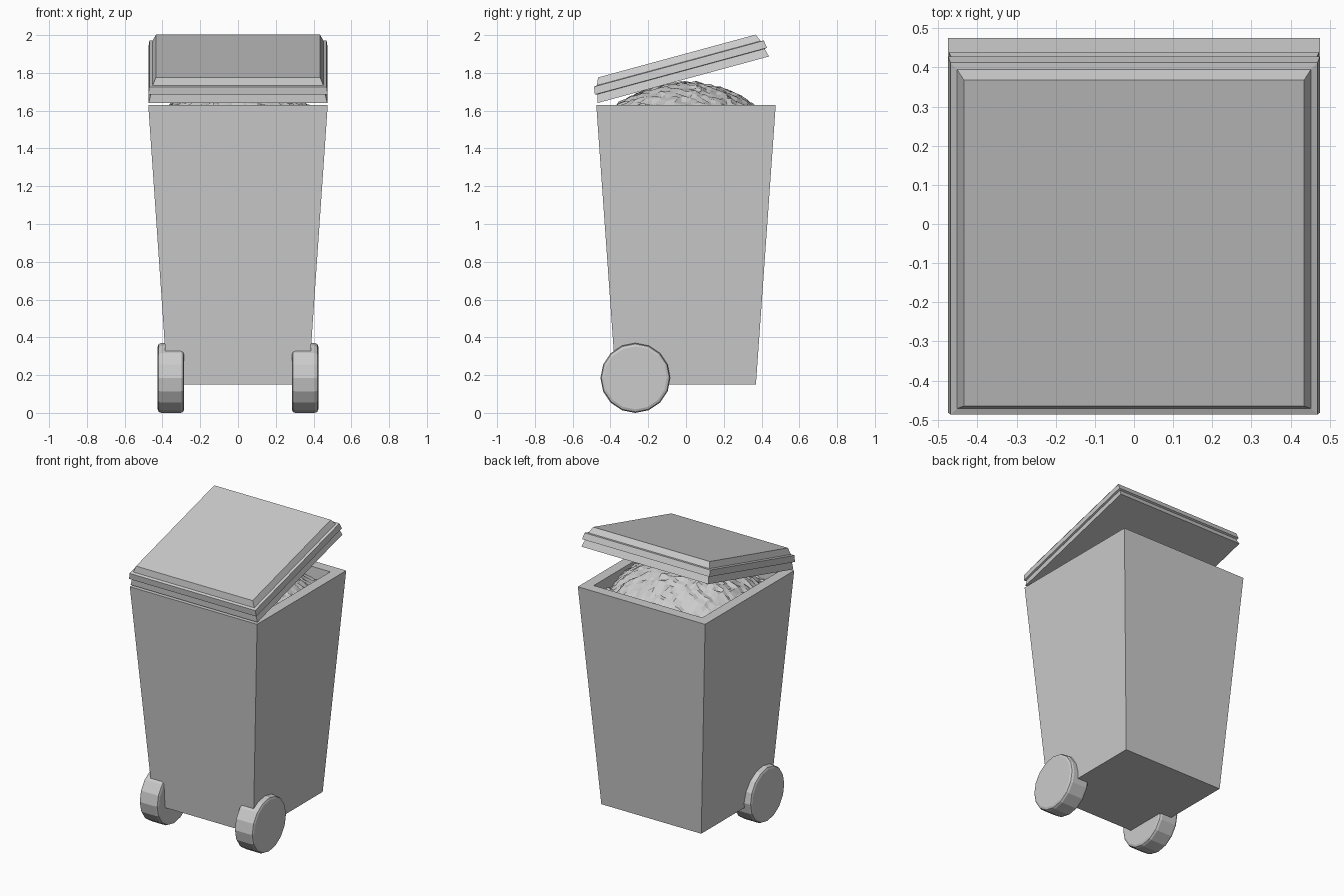
import bpy, bmesh, math, random
from mathutils import Matrix

if "Cube" in bpy.data.objects:
    bpy.data.objects.remove(bpy.data.objects["Cube"])

random.seed(4)


def finish(name, bm):
    bmesh.ops.recalc_face_normals(bm, faces=bm.faces)
    mesh = bpy.data.meshes.new(name)
    bm.to_mesh(mesh)
    bm.free()
    obj = bpy.data.objects.new(name, mesh)
    bpy.context.collection.objects.link(obj)
    return obj


def loft(name, rings):
    """Stack rectangles (half_x, half_y, z) into a closed solid."""
    bm = bmesh.new()
    loops = [[bm.verts.new((sx * hx, sy * hy, z))
              for sx, sy in ((-1, -1), (1, -1), (1, 1), (-1, 1))]
             for hx, hy, z in rings]
    for a, b in zip(loops, loops[1:]):
        for i in range(4):
            j = (i + 1) % 4
            bm.faces.new((a[i], a[j], b[j], b[i]))
    bm.faces.new(loops[0])
    bm.faces.new(loops[-1])
    return finish(name, bm)


# Tapered bin body with open top and inner walls
loft("bin_body", [(0.373, 0.37, 0.15), (0.475, 0.475, 1.63),
                  (0.405, 0.405, 1.63), (0.31, 0.31, 0.21)])

# Stepped lid, tilted open about its front edge
HALF_X, HALF_Y, TILT = 0.475, 0.472, math.radians(15.2)
steps = [(0.002, 0.0), (0.013, 0.045), (0.0, 0.047), (0.006, 0.088),
         (0.023, 0.091), (0.04, 0.13)]
lid = loft("lid", [(HALF_X - i, HALF_Y - i, z) for i, z in steps])
lid.data.transform(Matrix.Translation((0, -0.47, 1.64))
                   @ Matrix.Rotation(TILT, 4, 'X')
                   @ Matrix.Translation((0, HALF_Y, 0)))

# Crumpled rubbish heap filling the top
bm = bmesh.new()
bmesh.ops.create_grid(bm, x_segments=30, y_segments=30, size=0.402)
for v in bm.verts:
    r2 = v.co.x ** 2 + v.co.y ** 2
    edge = max(abs(v.co.x), abs(v.co.y)) > 0.39
    v.co.z = max(1.75 - 0.125 * r2 / 0.37 ** 2, 1.56) + random.uniform(-0.011, 0.011)
    if not edge:
        v.co.x += random.uniform(-0.007, 0.007)
        v.co.y += random.uniform(-0.007, 0.007)
heap = finish("rubbish_heap", bm)
if sum(p.normal.z for p in heap.data.polygons) < 0:
    heap.data.flip_normals()

# Pair of wheels with rounded rims
for side, label in ((-1, "left"), (1, "right")):
    bpy.ops.mesh.primitive_cylinder_add(
        vertices=16, radius=0.185, depth=0.14,
        location=(side * 0.355, -0.268, 0.185), rotation=(0, math.pi / 2, 0))
    wheel = bpy.context.object
    wheel.name = label + "_wheel"
    bevel = wheel.modifiers.new("rim", 'BEVEL')
    bevel.width = 0.018
    bevel.segments = 2
    bevel.angle_limit = math.radians(40)
